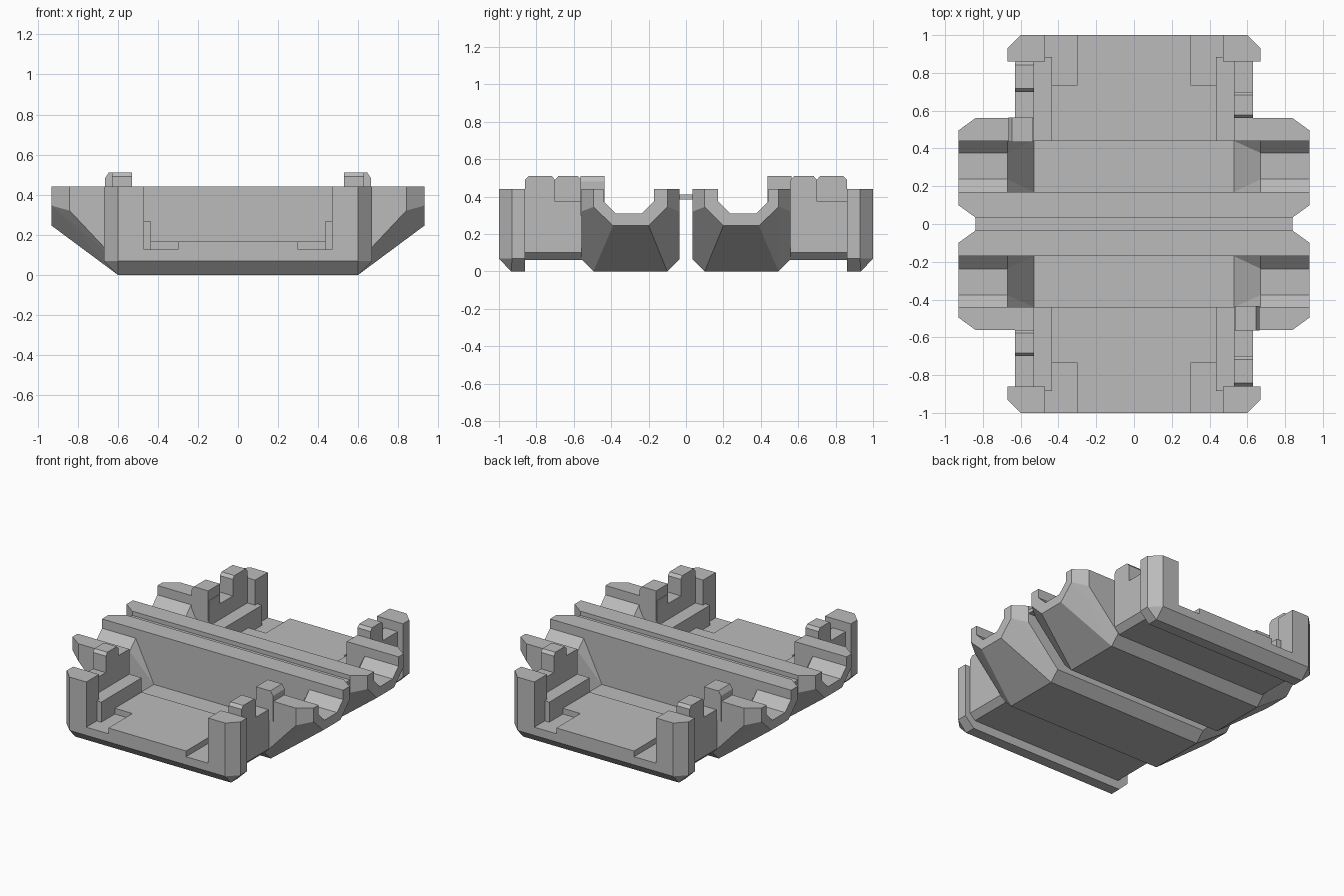
import bpy
import bmesh

cube = bpy.data.objects.get("Cube")
if cube:
    bpy.data.objects.remove(cube)

grey = bpy.data.materials.new("plain grey")
grey.use_nodes = True
colour = (0.5, 0.5, 0.5, 1)
grey.diffuse_color = colour
grey.node_tree.nodes["Principled BSDF"].inputs["Base Color"].default_value = colour


def hull(name, points, turn=1):
    """Convex solid around points; turn=-1 gives the half turn about z."""
    bm = bmesh.new()
    for x, y, z in points:
        bm.verts.new((x * turn, y * turn, z))
    res = bmesh.ops.convex_hull(bm, input=bm.verts)
    loose = [v for v in bm.verts if not v.link_faces]
    bmesh.ops.delete(bm, geom=loose, context="VERTS")
    bmesh.ops.dissolve_limit(bm, angle_limit=0.01, verts=bm.verts, edges=bm.edges)
    bmesh.ops.recalc_face_normals(bm, faces=bm.faces)
    mesh = bpy.data.meshes.new(name)
    bm.to_mesh(mesh)
    bm.free()
    mesh.materials.append(grey)
    obj = bpy.data.objects.new(name, mesh)
    bpy.context.collection.objects.link(obj)
    return obj


def box(name, xs, ys, zs, turn=1):
    return hull(name, [(x, y, z) for x in xs for y in ys for z in zs], turn)


def both(points):
    """Repeat points on the left and the right."""
    return [(x * side, y, z) for side in (1, -1) for x, y, z in points]


def cut(obj, cutter):
    cutter.hide_render = True
    mod = obj.modifiers.new("cut", "BOOLEAN")
    mod.operation = "DIFFERENCE"
    mod.solver = "EXACT"
    mod.object = cutter
    bpy.context.view_layer.objects.active = obj
    bpy.ops.object.modifier_apply(modifier=mod.name)
    bpy.data.objects.remove(cutter)


TROUGH = [(0.17, 0.375), (0.237, 0.31), (0.376, 0.31), (0.44, 0.375),
          (0.44, 0.6), (0.17, 0.6)]

for end, t in (("back", 1), ("front", -1)):
    # Faceted cross beam with sloping ends
    wing = [(0.93, 0.10, 0.44), (0.93, 0.495, 0.44), (0.84, 0.035, 0.44),
            (0.84, 0.56, 0.44), (0.93, 0.10, 0.345), (0.93, 0.495, 0.345),
            (0.93, 0.20, 0.245), (0.93, 0.39, 0.245), (0.84, 0.035, 0.32),
            (0.84, 0.56, 0.32), (0.6, 0.10, 0), (0.6, 0.495, 0),
            (0.6, 0.035, 0.065), (0.6, 0.56, 0.065)]
    beam = hull(end + "_cross_beam", both(wing), t)

    # Trough along the beam, flaring down into a deep middle channel
    cut(beam, hull("trough_cutter", both([(1.1, y, z) for y, z in TROUGH]), t))
    funnel = [(0.67, y, z) for y, z in TROUGH]
    funnel += [(0.53, y, 0.09) for y in (0.17, 0.44)]
    cut(beam, hull("channel_cutter", both(funnel), t))
    cut(beam, box("deck_cutter", (-0.53, 0.53), (0.43, 0.7), (0.165, 0.7), t))

    # Floor deck with recessed outer corners
    deck = [(x, y, z) for y in (0.5, 0.9) for x, z in
            ((0.59, 0.06), (0.63, 0.10), (0.63, 0.125))]
    hull(end + "_lower_deck", both(deck), t)
    box(end + "_upper_deck", (-0.53, 0.53), (0.5, 0.735), (0.1, 0.165), t)
    box(end + "_deck_tongue", (-0.3, 0.3), (0.7, 1.0), (0.1, 0.165), t)

    # End sill, chamfered along its lower edge
    sill = [(0.6, 0.86, 0), (0.6, 0.935, 0), (0.6, 1.0, 0.068), (0.67, 0.93, 0.068),
            (0.67, 0.86, 0.068), (0.6, 1.0, 0.125), (0.67, 0.93, 0.125),
            (0.67, 0.86, 0.125)]
    hull(end + "_sill", both(sill), t)

    for side, s in (("a", 1), ("b", -1)):
        # Corner post, side wall and inner rail
        plan = ((0.47, 0.86), (0.67, 0.86), (0.67, 0.93), (0.6, 1.0), (0.47, 1.0))
        post = [(x * s, y, z) for x, y in plan for z in (0.1, 0.44)]
        hull(f"{end}_corner_post_{side}", post, t)
        box(f"{end}_side_wall_{side}", (0.53 * s, 0.63 * s), (0.5, 0.87), (0.1, 0.375), t)
        box(f"{end}_inner_rail_{side}", (0.435 * s, 0.535 * s), (0.44, 0.885), (0.12, 0.265), t)

        # Upright tab with bevelled top, staggered between the two sides
        lo, hi = (0.56, 0.70) if s > 0 else (0.70, 0.86)
        edge = ((lo, 0.3), (hi, 0.3), (lo, 0.49), (hi, 0.49), (lo + 0.018, 0.51), (hi - 0.018, 0.51))
        hull(f"{end}_tab_{side}", [(x * s, y, z) for x in (0.53, 0.63) for y, z in edge], t)

    # Single bevelled tab on top of the beam
    lip = ((-0.535, 0.3), (-0.535, 0.51), (-0.645, 0.51), (-0.665, 0.48), (-0.665, 0.3))
    hull(end + "_beam_tab", [(x, y, z) for x, z in lip for y in (0.435, 0.565)], t)

# Thin strip joining the two halves
box("joining_strip", (-0.84, 0.84), (-0.04, 0.04), (0.385, 0.41))
